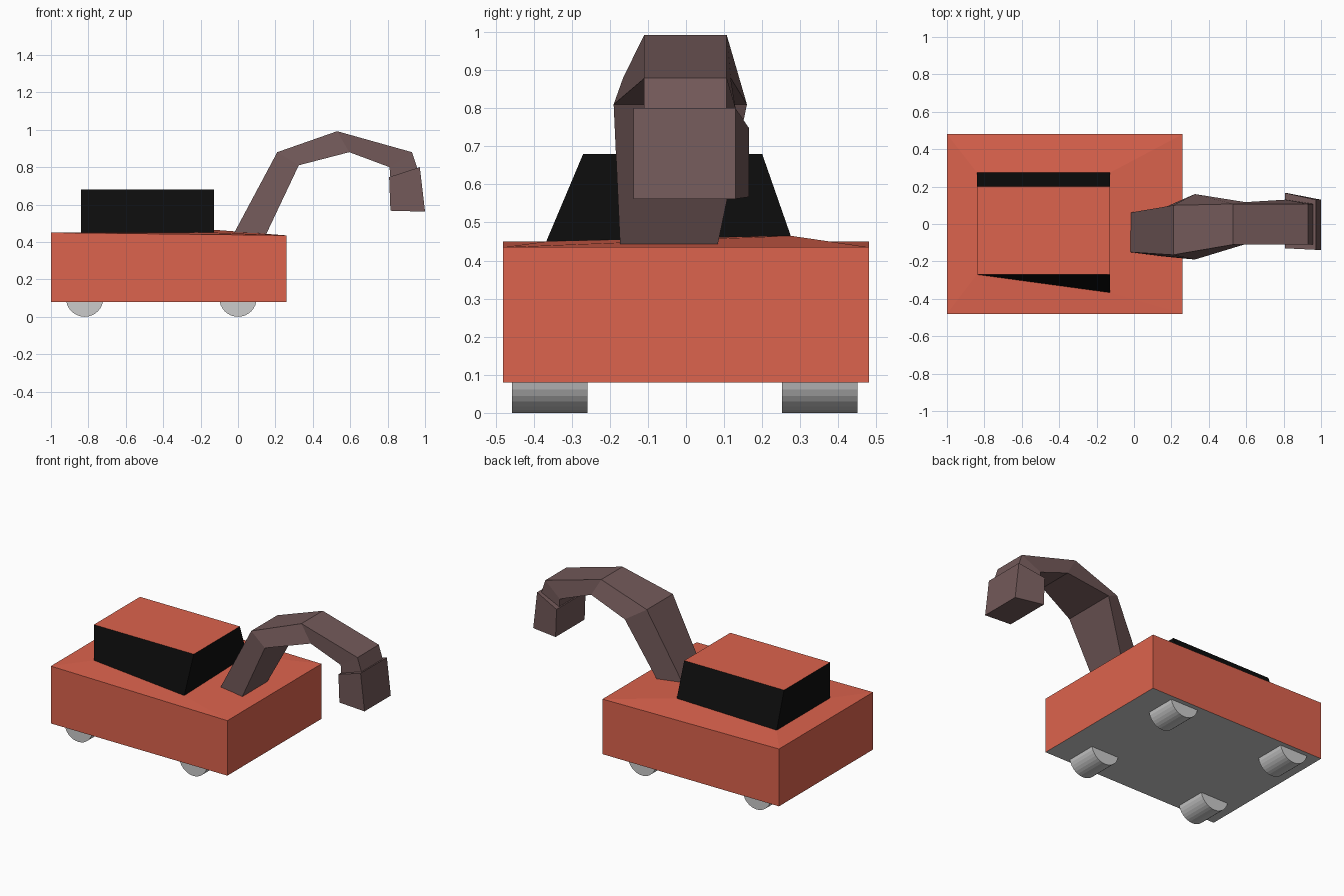
import bpy, bmesh
from math import pi

if "Cube" in bpy.data.objects:
    bpy.data.objects.remove(bpy.data.objects["Cube"])


def material(name, rgb):
    m = bpy.data.materials.new(name)
    m.diffuse_color = (*rgb, 1)
    m.use_nodes = True
    m.node_tree.nodes["Principled BSDF"].inputs["Base Color"].default_value = m.diffuse_color
    return m


RED = material("red_paint", (0.72, 0.125, 0.075))
BLACK = material("black_glass", (0.004, 0.004, 0.004))
BROWN = material("brown_metal", (0.17, 0.10, 0.10))
GREY = material("grey_metal", (0.8, 0.8, 0.8))


def loft(name, rings, mats, start=None, end=None):
    """Skin four-point rings; start/end are cap material slots (None = open)."""
    bm = bmesh.new()
    rows = [[bm.verts.new(p) for p in ring] for ring in rings]
    for a, b in zip(rows, rows[1:]):
        for i in range(4):
            j = (i + 1) % 4
            bm.faces.new((a[i], a[j], b[j], b[i]))
    if start is not None:
        bm.faces.new(rows[0][::-1]).material_index = start
    if end is not None:
        bm.faces.new(rows[-1]).material_index = end
    bmesh.ops.recalc_face_normals(bm, faces=bm.faces)
    mesh = bpy.data.meshes.new(name)
    bm.to_mesh(mesh)
    bm.free()
    for m in mats:
        mesh.materials.append(m)
    ob = bpy.data.objects.new(name, mesh)
    bpy.context.collection.objects.link(ob)
    return ob


def section(upper, lower):
    """Arm section from (x, z, y_min, y_max) of its upper and lower edges."""
    (xu, zu, u0, u1), (xl, zl, l0, l1) = upper, lower
    return [(xu, u0, zu), (xl, l0, zl), (xl, l1, zl), (xu, u1, zu)]


# Body: box whose top slopes up to the cabin footprint
cabin_base = [(-0.84, -0.27, 0.45), (-0.127, -0.367, 0.45),
              (-0.127, 0.275, 0.465), (-0.84, 0.275, 0.45)]
floor = [(-1, -0.48, 0.08), (0.26, -0.48, 0.08), (0.26, 0.48, 0.08), (-1, 0.48, 0.08)]
deck = [(x, y, 0.45 if x < 0 else 0.435) for x, y, z in floor]
loft("body", [floor, deck, cabin_base], [RED, GREY], start=1)

# Cabin: black sides and red roof
roof = [(-0.84, -0.27, 0.68), (-0.127, -0.27, 0.68),
        (-0.127, 0.20, 0.68), (-0.84, 0.20, 0.68)]
loft("cabin", [cabin_base, roof], [BLACK, RED], end=1)

# Arm: bent square boom
loft("arm", [
    section((-0.025, 0.44, -0.15, 0.06), (0.15, 0.44, -0.173, 0.083)),
    section((0.21, 0.88, -0.165, 0.10), (0.325, 0.81, -0.19, 0.16)),
    section((0.53, 0.992, -0.11, 0.107), (0.595, 0.88, -0.108, 0.117)),
    section((0.93, 0.88, -0.11, 0.107), (0.81, 0.80, -0.11, 0.13)),
    section((0.96, 0.79, -0.11, 0.107), (0.815, 0.74, -0.11, 0.13)),
], [BROWN])

# Bucket at the arm tip
loft("arm_tip", [
    section((0.972, 0.80, -0.138, 0.13), (0.808, 0.747, -0.13, 0.166)),
    section((1.0, 0.562, -0.138, 0.13), (0.815, 0.567, -0.13, 0.166)),
], [BROWN], start=0, end=0)

# Wheels: half sunk into the floor
for x in (-0.82, 0.0):
    for side, y in (("front", -0.3575), ("back", 0.351)):
        bpy.ops.mesh.primitive_cylinder_add(vertices=32, radius=0.1, depth=0.198,
                                            location=(x, y, 0.1), rotation=(pi / 2, 0, 0))
        bpy.context.object.name = f"{side}_wheel_{'left' if x < -0.5 else 'right'}"
